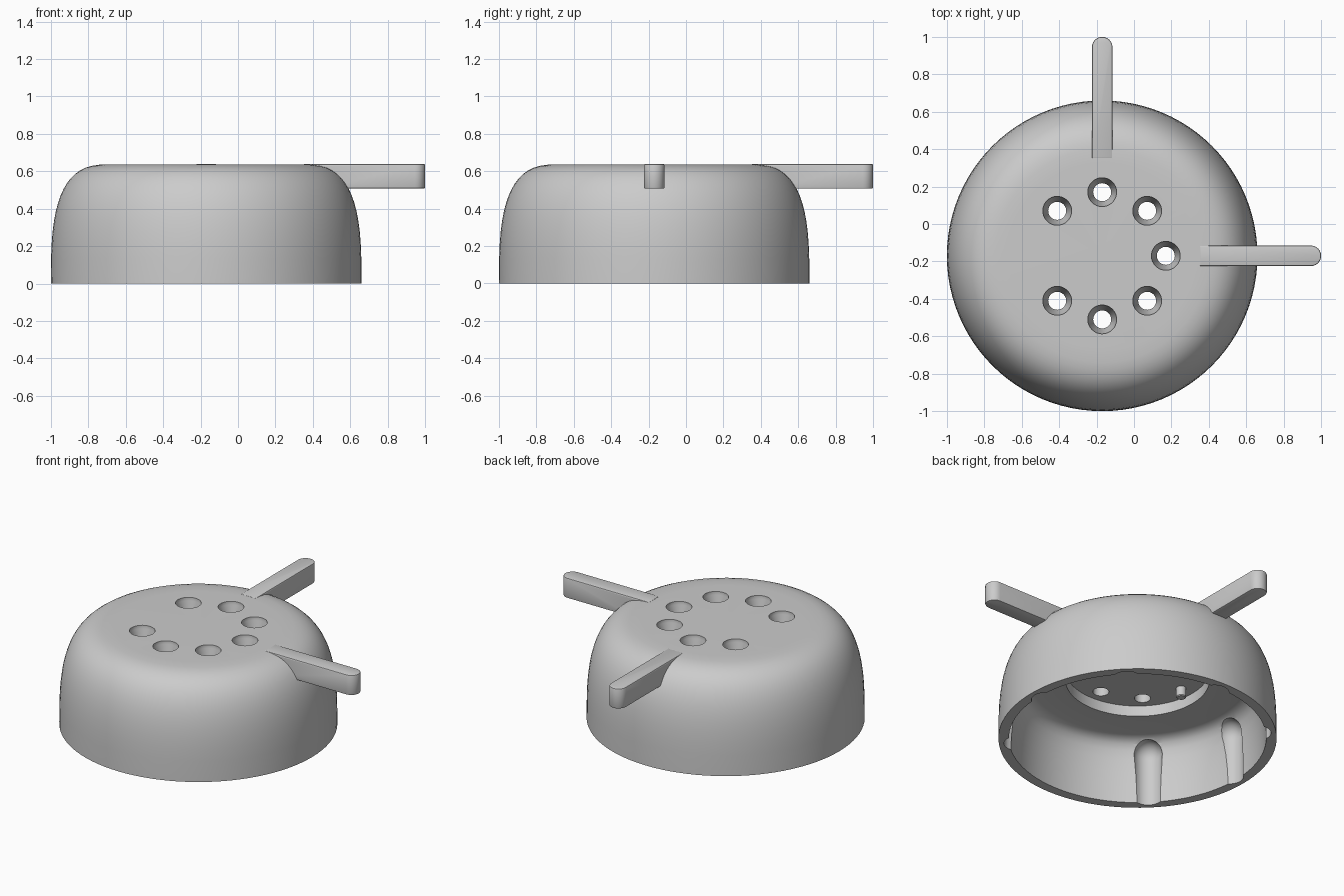
import bpy, bmesh
from math import sin, cos, pi, radians

if "Cube" in bpy.data.objects:
    bpy.data.objects.remove(bpy.data.objects["Cube"])

CX = CY = -0.17
H = 0.637


def add_lathe(bm, profile, cx, cy, n):
    """Revolve an (r, z) profile that starts and ends on the axis."""
    rings = []
    for r, z in profile:
        if r < 1e-6:
            rings.append([bm.verts.new((cx, cy, z))])
        else:
            rings.append([bm.verts.new((cx + r * cos(2 * pi * i / n),
                                        cy + r * sin(2 * pi * i / n), z)) for i in range(n)])
    for a, b in zip(rings, rings[1:]):
        for i in range(n):
            j = (i + 1) % n
            if len(a) == 1:
                bm.faces.new((a[0], b[i], b[j]))
            elif len(b) == 1:
                bm.faces.new((a[i], b[0], a[j]))
            else:
                bm.faces.new((a[i], b[i], b[j], a[j]))


def finish(bm, name):
    bmesh.ops.recalc_face_normals(bm, faces=bm.faces)
    me = bpy.data.meshes.new(name)
    bm.to_mesh(me)
    bm.free()
    ob = bpy.data.objects.new(name, me)
    bpy.context.collection.objects.link(ob)
    return ob


def boolean(target, tool, op):
    tool.hide_render = True
    bpy.context.view_layer.objects.active = target
    m = target.modifiers.new(op, 'BOOLEAN')
    m.operation, m.object, m.solver = op, tool, 'EXACT'
    bpy.ops.object.modifier_apply(modifier=m.name)
    bpy.data.objects.remove(tool)


def polar(r, deg):
    return CX + r * cos(radians(deg)), CY + r * sin(radians(deg))


# Hollow cap: superelliptic outside, rounded inside with a stepped ceiling
outer = [(0, H)]
for i in range(17):
    t = pi / 2 * (1 - i / 16)
    outer.append((0.50 + 0.33 * cos(t) ** (2 / 3) if i else 0.50, H * sin(t) ** (2 / 3) if i < 16 else 0))
inner = [(0.768, 0), (0.765, 0.1), (0.757, 0.2), (0.745, 0.28), (0.73, 0.335),
         (0.71, 0.37), (0.68, 0.393), (0.64, 0.40), (0.43, 0.40), (0.43, 0.47), (0, 0.47)]
bm = bmesh.new()
add_lathe(bm, outer + inner, CX, CY, 96)
cap = finish(bm, "cap_body")

# Two round-ended handle arms, along +x and +y
for k, name in enumerate(("arm_right", "arm_back")):
    pts = [(0.52, -0.055), (0.52, 0.055)]
    pts += [(1.115 + 0.055 * sin(pi * i / 12), 0.055 * cos(pi * i / 12)) for i in range(13)]
    bm = bmesh.new()
    vs = [bm.verts.new((CX + (u if k == 0 else v), CY + (v if k == 0 else u), 0.507)) for u, v in pts]
    f = bm.faces.new(vs)
    up = bmesh.ops.extrude_face_region(bm, geom=[f])["geom"]
    for v in up:
        if isinstance(v, bmesh.types.BMVert):
            v.co.z = H + 0.002
    bmesh.ops.recalc_face_normals(bm, faces=bm.faces)
    edges = [e for e in bm.edges if abs(e.verts[0].co.z - e.verts[1].co.z) < 1e-5]
    bmesh.ops.bevel(bm, geom=edges, offset=0.007, segments=2, affect='EDGES', profile=0.5)
    boolean(cap, finish(bm, name), 'UNION')

# Seven countersunk holes
bm = bmesh.new()
for d in (0, 45, 90, 135, 225, 270, 315):
    x, y = polar(0.34, d)
    add_lathe(bm, [(0, 0.7), (0.077, 0.7), (0.077, 0.615), (0.048, 0.55),
                   (0.048, 0.42), (0, 0.42)], x, y, 32)
boolean(cap, finish(bm, "hole_cutter"), 'DIFFERENCE')

# Seven dome-topped grooves in the inner wall
bm = bmesh.new()
dome = [(0.087 * sin(pi / 2 * i / 8), 0.305 + 0.087 * cos(pi / 2 * i / 8)) for i in range(9)]
for d in (0, 45, 90, 135, 180, 225, 315):
    x, y = polar(0.713, d)
    add_lathe(bm, dome + [(0.087, -0.05), (0, -0.05)], x, y, 32)
boolean(cap, finish(bm, "groove_cutter"), 'DIFFERENCE')

# Small locating peg under the ceiling, in place of the eighth hole
bm = bmesh.new()
x, y = polar(0.34, 180)
add_lathe(bm, [(0, 0.48), (0.03, 0.48), (0.03, 0.41), (0.025, 0.405), (0, 0.405)], x, y, 24)
peg = finish(bm, "locating_peg")

# Smooth shading with crisp edges
for ob in (cap, peg):
    bpy.ops.object.select_all(action='DESELECT')
    ob.select_set(True)
    bpy.context.view_layer.objects.active = ob
    bpy.ops.object.shade_smooth_by_angle(angle=radians(30))
